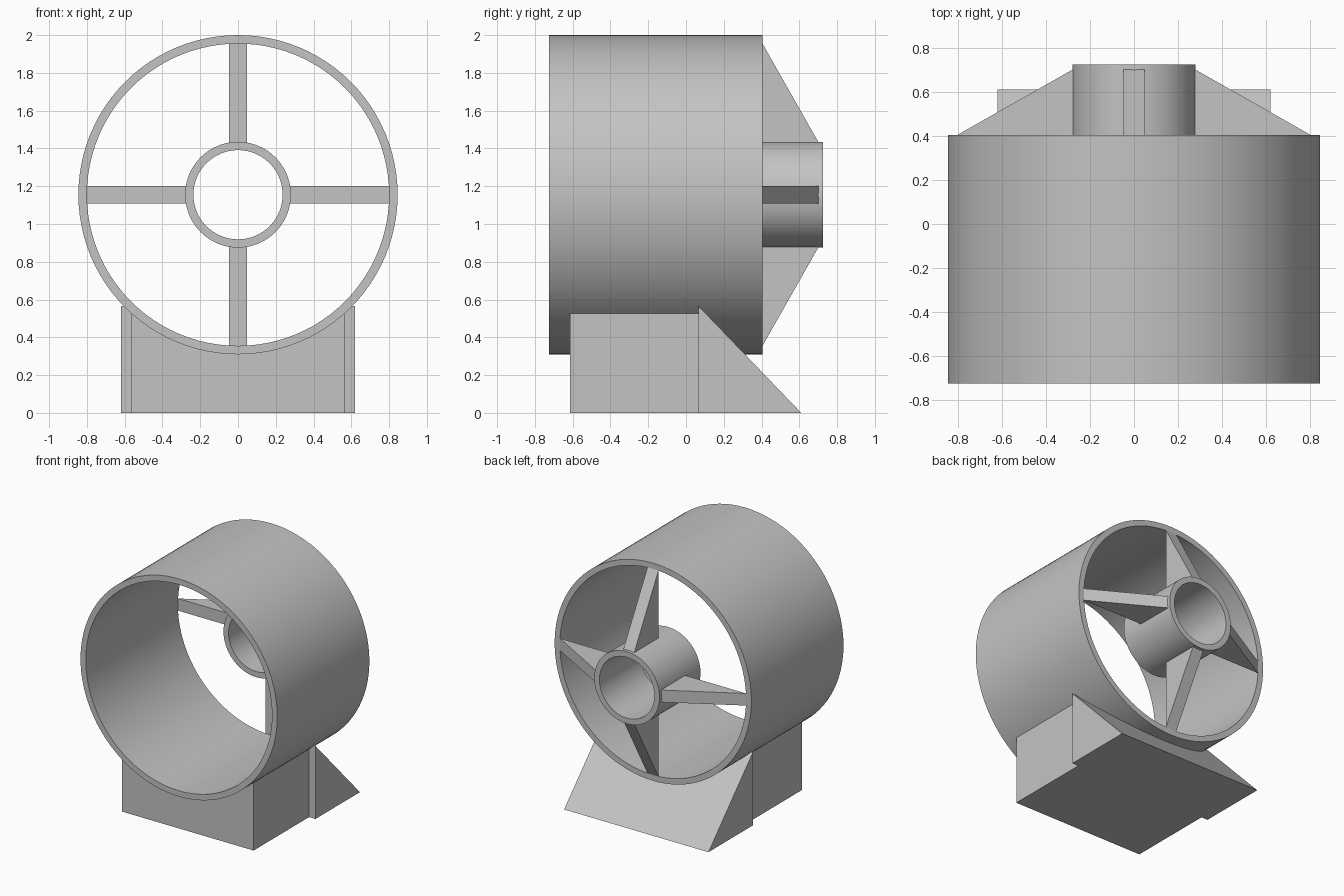
import bpy, bmesh, math
from mathutils import Matrix, Vector

cube = bpy.data.objects.get("Cube")
if cube:
    bpy.data.objects.remove(cube, do_unlink=True)

AXIS_Z = 1.155                      # height of the duct axis
DUCT_R, DUCT_IN = 0.845, 0.80
HUB_R, HUB_IN = 0.28, 0.236
BACK, HUB_BACK = 0.405, 0.725

grey = bpy.data.materials.new("plain_grey")
grey.use_nodes = True
colour = (0.55, 0.55, 0.55, 1)
grey.diffuse_color = colour
grey.node_tree.nodes["Principled BSDF"].inputs["Base Color"].default_value = colour


def finish(name, bm, smooth=False):
    bmesh.ops.recalc_face_normals(bm, faces=bm.faces)
    mesh = bpy.data.meshes.new(name)
    bm.to_mesh(mesh)
    bm.free()
    mesh.materials.append(grey)
    obj = bpy.data.objects.new(name, mesh)
    bpy.context.collection.objects.link(obj)
    if smooth:
        bpy.ops.object.select_all(action='DESELECT')
        obj.select_set(True)
        bpy.context.view_layer.objects.active = obj
        bpy.ops.object.shade_smooth_by_angle(angle=math.radians(30))
    return obj


def lathe(name, profile, steps=96):
    """Spin a closed (radius, y) profile around the duct axis."""
    bm = bmesh.new()
    verts = [bm.verts.new((r, y, AXIS_Z)) for r, y in profile]
    edges = [bm.edges.new((verts[i - 1], verts[i])) for i in range(len(verts))]
    bmesh.ops.spin(bm, geom=verts + edges, cent=(0, 0, AXIS_Z), axis=(0, 1, 0),
                   angle=math.tau, steps=steps)
    bmesh.ops.remove_doubles(bm, verts=bm.verts, dist=0.0001)
    return finish(name, bm, smooth=True)


def tube(name, outer, inner, y0, y1):
    return lathe(name, [(inner, y0), (outer, y0), (outer, y1), (inner, y1)])


def slab(name, profile, half, matrix=Matrix()):
    """Extrude a (y, z) profile along x from -half to +half."""
    bm = bmesh.new()
    face = bm.faces.new([bm.verts.new((-half, y, z)) for y, z in profile])
    grown = bmesh.ops.extrude_face_region(bm, geom=[face])["geom"]
    moved = [v for v in grown if isinstance(v, bmesh.types.BMVert)]
    bmesh.ops.translate(bm, verts=moved, vec=Vector((2 * half, 0, 0)))
    bm.transform(matrix)
    return finish(name, bm)


# Duct and hub
tube("duct_ring", DUCT_R, DUCT_IN, -0.725, BACK)
tube("hub_sleeve", HUB_R, HUB_IN, 0.222, HUB_BACK)

# Four triangular struts between duct and hub
strut = [(BACK, DUCT_IN), (BACK, 0.27), (0.705, 0.27), (0.70, HUB_R)]
for i, side in enumerate(("top", "left", "bottom", "right")):
    turn = Matrix.Translation((0, 0, AXIS_Z)) @ Matrix.Rotation(i * math.pi / 2, 4, 'Y')
    slab(side + "_strut", strut, 0.047, turn)

# Stand: a block and a rear wedge, hollowed to cradle the duct
block = slab("stand_block", [(-0.615, 0), (0.065, 0), (0.065, 0.6), (-0.615, 0.6)], 0.565)
wedge = slab("stand_wedge", [(0.065, 0), (0.61, 0), (0.065, 0.567)], 0.62)

cutter = lathe("cradle_cutter", [(0, -1), (DUCT_R, -1), (DUCT_R, 1), (0, 1)])
cutter.hide_render = True
for part in (block, wedge):
    cut = part.modifiers.new("cradle", 'BOOLEAN')
    cut.operation = 'DIFFERENCE'
    cut.solver = 'EXACT'
    cut.object = cutter
    bpy.context.view_layer.objects.active = part
    bpy.ops.object.modifier_apply(modifier=cut.name)
bpy.data.objects.remove(cutter, do_unlink=True)
